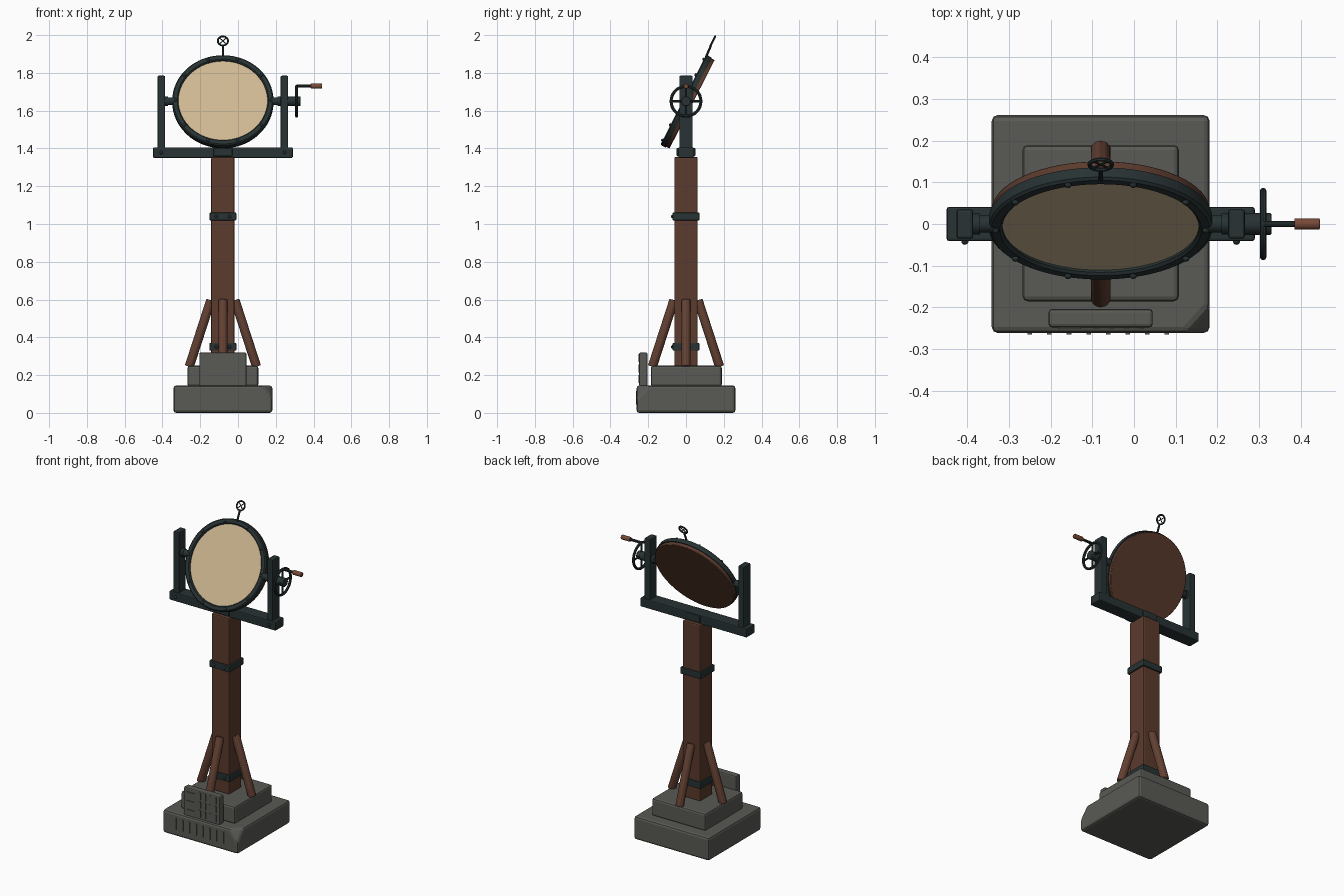
import bpy, bmesh, math
from mathutils import Vector, Matrix

if "Cube" in bpy.data.objects:
    bpy.data.objects.remove(bpy.data.objects["Cube"])

CX = -0.08          # centre line of the stand
PIVOT_Z = 1.65      # height of the tilting axle


def material(name, rgb):
    m = bpy.data.materials.new(name)
    m.use_nodes = True
    m.diffuse_color = (*rgb, 1)
    bsdf = m.node_tree.nodes["Principled BSDF"]
    bsdf.inputs["Base Color"].default_value = (*rgb, 1)
    bsdf.inputs["Roughness"].default_value = 0.8
    return m


STONE = material("grey stone", (0.10, 0.10, 0.09))
WOOD = material("dark wood", (0.105, 0.043, 0.026))
BRACE = material("brace wood", (0.125, 0.052, 0.032))
GRIP = material("red wood", (0.19, 0.068, 0.038))
IRON = material("dark iron", (0.021, 0.032, 0.033))
CREAM = material("cream panel", (0.62, 0.48, 0.29))


def make(name, bm, mat, bevel=0, smooth=False):
    bmesh.ops.recalc_face_normals(bm, faces=bm.faces[:])
    mesh = bpy.data.meshes.new(name)
    bm.to_mesh(mesh)
    bm.free()
    mesh.materials.append(mat)
    ob = bpy.data.objects.new(name, mesh)
    bpy.context.collection.objects.link(ob)
    if bevel:
        mod = ob.modifiers.new("bevel", "BEVEL")
        mod.width, mod.segments = bevel, 2
        mod.limit_method = "ANGLE"
    if smooth:
        bpy.ops.object.select_all(action="DESELECT")
        ob.select_set(True)
        bpy.context.view_layer.objects.active = ob
        bpy.ops.object.shade_smooth_by_angle(angle=math.radians(35))
    return ob


def box(name, centre, size, mat, bevel=0.006):
    bm = bmesh.new()
    bmesh.ops.create_cube(bm, size=1, matrix=Matrix.Translation(centre) @ Matrix.Diagonal((*size, 1)))
    return make(name, bm, mat, bevel)


def rod(name, p, q, radius, mat, sides=16, bevel=0, smooth=True):
    p, q = Vector(p), Vector(q)
    d = q - p
    mtx = Matrix.Translation((p + q) / 2) @ d.to_track_quat("Z", "Y").to_matrix().to_4x4()
    bm = bmesh.new()
    bmesh.ops.create_cone(bm, cap_ends=True, segments=sides, radius1=radius, radius2=radius,
                          depth=d.length, matrix=mtx)
    return make(name, bm, mat, bevel, smooth)


def rivet(name, p, radius=0.009):
    bm = bmesh.new()
    bmesh.ops.create_uvsphere(bm, u_segments=10, v_segments=6, radius=radius, matrix=Matrix.Translation(p))
    return make(name, bm, IRON, 0, True)


def lathe(name, profile, mtx, mat, steps=64):
    """Revolve a closed (radius, height) outline around the local z axis."""
    bm = bmesh.new()
    rings = []
    for i in range(steps):
        a = math.tau * i / steps
        rings.append([bm.verts.new(mtx @ Vector((r * math.cos(a), r * math.sin(a), h))) for r, h in profile])
    n = len(profile)
    for i in range(steps):
        a, b = rings[i], rings[(i + 1) % steps]
        for j in range(n):
            k = (j + 1) % n
            bm.faces.new((a[j], b[j], b[k], a[k]))
    return make(name, bm, mat, 0, True)


def hoop(name, radius, tube, mtx, mat):
    profile = [(radius + tube * math.cos(math.tau * i / 8), tube * math.sin(math.tau * i / 8)) for i in range(8)]
    return lathe(name, profile, mtx, mat, 32)


# Stone base with a broken front corner
bm = bmesh.new()
bmesh.ops.create_cube(bm, size=1, matrix=Matrix.Translation((CX, 0, 0.0725)) @ Matrix.Diagonal((0.523, 0.523, 0.145, 1)))
a, b, c = Vector((0.125, -0.26, 0.145)), Vector((0.18, -0.2, 0.145)), Vector((0.18, -0.26, 0.075))
normal = (b - a).cross(c - a).normalized()
if normal.dot(Vector((1, -1, 1))) < 0:
    normal.negate()
bmesh.ops.bisect_plane(bm, geom=bm.verts[:] + bm.edges[:] + bm.faces[:], plane_co=a, plane_no=normal, clear_outer=True)
bmesh.ops.holes_fill(bm, edges=[e for e in bm.edges if e.is_boundary])
make("stone_base", bm, STONE, 0.014)
box("stone_step", (CX, 0.002, 0.195), (0.375, 0.375, 0.11), STONE, 0.012)
box("stone_plaque", (CX, -0.226, 0.23), (0.25, 0.044, 0.18), STONE, 0.008)

# Plain carved ridges on the plaque and base
for row in range(3):
    z = 0.18 + row * 0.055
    box("plaque_dash", (-0.155, -0.249, z), (0.055, 0.006, 0.012), STONE, 0)
    for col in range(4):
        box("plaque_ridge", (-0.09 + col * 0.036, -0.249, z), (0.01, 0.006, 0.042), STONE, 0)
for col in range(8):
    box("base_ridge", (-0.25 + col * 0.047, -0.262, 0.08), (0.011, 0.006, 0.07), STONE, 0)

# Post, bands and slanted braces
box("post", (CX, 0, 0.80), (0.124, 0.124, 1.11), WOOD, 0.008)
for z in (0.35, 1.04):
    box("post_band", (CX, 0, z), (0.142, 0.142, 0.042), IRON, 0.005)
    for dx in (-0.035, 0.035):
        rivet("band_rivet", (CX + dx, -0.071, z))
for i in range(4):
    d = Vector((math.cos(i * math.pi / 2), math.sin(i * math.pi / 2), 0))
    foot = Vector((CX, 0, 0.245)) + d * 0.178
    top = Vector((CX, 0, 0.597)) + d * 0.064
    rod("brace", foot, top, 0.025, BRACE, 10, 0.004)

# Iron yoke
box("yoke_bar", (CX, 0, 1.378), (0.74, 0.082, 0.056), IRON)
box("yoke_bracket", (CX, 0, 1.38), (0.10, 0.10, 0.044), IRON)
for side in (-1, 1):
    x = CX + side * 0.326
    box("yoke_upright", (x, 0, 1.59), (0.04, 0.07, 0.39), IRON)
    rivet("yoke_rivet", (x, -0.041, 1.378))
    rod("axle", (CX + side * 0.255, 0, PIVOT_Z), (x, 0, PIVOT_Z), 0.021, IRON)
    rod("axle_collar", (CX + side * 0.29, 0, PIVOT_Z), (x, 0, PIVOT_Z), 0.025, IRON)

# Tilted round panel: local x across, y up the panel, z out of its face
tilt = Matrix.Translation((CX, 0, PIVOT_Z)) @ Matrix.Rotation(math.radians(63), 4, "X")


def on_panel(x, y, z):
    return tilt @ Vector((x, y, z))


rod("panel_back", on_panel(0, 0, -0.036), on_panel(0, 0, -0.014), 0.263, WOOD, 64, 0.003)
rod("panel_face", on_panel(0, 0, -0.014), on_panel(0, 0, 0.004), 0.24, CREAM, 64)
lathe("panel_rim", [(0.236, -0.016), (0.268, -0.016), (0.268, 0.01), (0.262, 0.016), (0.242, 0.016), (0.236, 0.01)],
      tilt, IRON)
for i in range(10):
    a = math.tau * i / 10
    rivet("rim_rivet", on_panel(0.253 * math.cos(a), 0.253 * math.sin(a), 0.016))

# Sighting ring above the panel
rod("sight_stem", on_panel(0, 0.255, 0.012), on_panel(0, 0.322, 0.016), 0.006, IRON, 10)
hoop("sight_ring", 0.027, 0.005, tilt @ Matrix.Translation((0, 0.349, 0.018)), IRON)
for s in (-1, 1):
    rod("sight_cross", on_panel(-0.019, 0.349 - s * 0.019, 0.018), on_panel(0.019, 0.349 + s * 0.019, 0.018),
        0.0028, IRON, 8)

# Handwheel with crank grip
WX = 0.31
rod("wheel_hub", (0.262, 0, PIVOT_Z), (0.33, 0, PIVOT_Z), 0.026, IRON, 16, 0.003)
hoop("wheel_rim", 0.079, 0.008, Matrix.Translation((WX, 0, PIVOT_Z)) @ Matrix.Rotation(math.pi / 2, 4, "Y"), IRON)
rod("wheel_spoke", (WX, -0.079, PIVOT_Z), (WX, 0.079, PIVOT_Z), 0.006, IRON, 8)
rod("wheel_spoke", (WX, 0, PIVOT_Z - 0.079), (WX, 0, PIVOT_Z + 0.079), 0.006, IRON, 8)
rod("crank_arm", (WX, 0, 1.73), (0.39, 0, 1.73), 0.008, IRON, 10)
rod("crank_grip", (0.385, 0, 1.73), (0.446, 0, 1.73), 0.014, GRIP, 12, 0.003)
